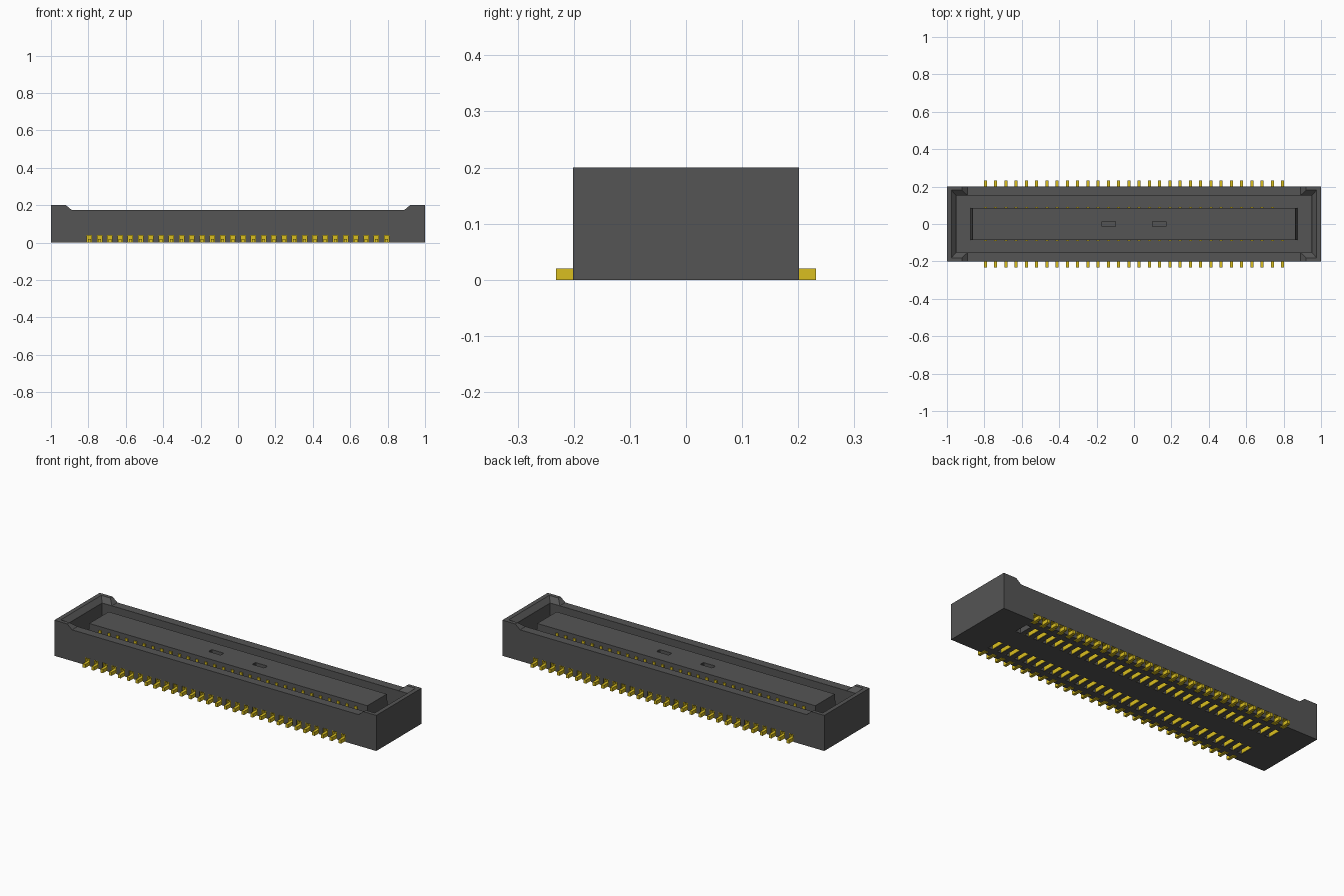
import bpy, bmesh

if "Cube" in bpy.data.objects:
    bpy.data.objects.remove(bpy.data.objects["Cube"])


def material(name, rgb):
    m = bpy.data.materials.new(name)
    m.use_nodes = True
    m.diffuse_color = (*rgb, 1)
    m.node_tree.nodes["Principled BSDF"].inputs["Base Color"].default_value = (*rgb, 1)
    return m


plastic = material("dark grey plastic", (0.09, 0.09, 0.09))
gold = material("gold contact", (0.7, 0.52, 0.014))


def frustum(bm, low, high, z0, z1, centre=(0, 0)):
    """Box between two half-size rectangles (x, y)."""
    rings = []
    for (hx, hy), z in ((low, z0), (high, z1)):
        rings.append([bm.verts.new((centre[0] + sx * hx, centre[1] + sy * hy, z))
                      for sx, sy in ((-1, -1), (1, -1), (1, 1), (-1, 1))])
    a, b = rings
    bm.faces.new(a[::-1])
    bm.faces.new(b)
    for i in range(4):
        j = (i + 1) % 4
        bm.faces.new((a[i], a[j], b[j], b[i]))


def box(bm, x, width, y0, y1, z0, z1):
    half = (width / 2, abs(y1 - y0) / 2)
    frustum(bm, half, half, z0, z1, (x, (y0 + y1) / 2))


def liner(bm, x, width, y0, y1, top):
    """Thin channel, open below, lining a slot."""
    t = 0.003
    for s in (-1, 1):
        box(bm, x + s * (width - t) / 2, t, y0, y1, 0.001, top)
    box(bm, x, width - 2 * t, y0, y1, top - t, top)


def prism(bm, outline, axis, a, b):
    """Extrude a 2D outline along y or z."""
    def put(p, t):
        return (p[0], t, p[1]) if axis == "y" else (p[0], p[1], t)
    lo = [bm.verts.new(put(p, a)) for p in outline]
    hi = [bm.verts.new(put(p, b)) for p in outline]
    bm.faces.new(lo)
    bm.faces.new(hi[::-1])
    for i in range(len(lo)):
        j = (i + 1) % len(lo)
        bm.faces.new((lo[i], hi[i], hi[j], lo[j]))


def finish(name, bm, mat):
    bmesh.ops.recalc_face_normals(bm, faces=bm.faces)
    me = bpy.data.meshes.new(name)
    bm.to_mesh(me)
    bm.free()
    ob = bpy.data.objects.new(name, me)
    me.materials.append(mat)
    bpy.context.scene.collection.objects.link(ob)
    return ob


def cut(target, bm):
    """Subtract a cutter mesh and bake the result."""
    cutter = finish("cutter", bm, plastic)
    cutter.hide_render = True
    mod = target.modifiers.new("cut", "BOOLEAN")
    mod.operation = "DIFFERENCE"
    mod.solver = "EXACT"
    mod.object = cutter
    deps = bpy.context.evaluated_depsgraph_get()
    me = bpy.data.meshes.new_from_object(target.evaluated_get(deps))
    target.modifiers.clear()
    target.data = me
    bpy.data.objects.remove(cutter)


PITCH, COUNT = 0.0548, 30
FLOOR, ISLAND = 0.05, 0.174
slots = [((i - (COUNT - 1) / 2) * PITCH, s) for i in range(COUNT) for s in (-1, 1)]
last_x = slots[-1][0]

# Housing with raised ends
bm = bmesh.new()
half = [(1, 0), (1, 0.2), (0.92, 0.2), (0.89, 0.175)]
prism(bm, half + [(-x, z) for x, z in reversed(half)], "y", -0.201, 0.201)
housing = finish("housing", bm, plastic)

# Cavity, then the lead-in bevel inside the raised ends
bm = bmesh.new()
frustum(bm, (0.95, 0.152), (0.95, 0.152), FLOOR, 0.25)
cut(housing, bm)
bm = bmesh.new()
frustum(bm, (0.951, 0.1525), (0.98, 0.185), 0.1748, 0.204)
cut(housing, bm)

# Contact slots underneath and foot notches along the sides
bm = bmesh.new()
for x, s in slots:
    box(bm, x, 0.03, s * 0.065, s * 0.145, -0.02, 0.042)
    box(bm, x, 0.03, s * 0.175, s * 0.25, -0.02, 0.042)
cut(housing, bm)

# Central island with two pockets in its top
bm = bmesh.new()
frustum(bm, (0.875, 0.086), (0.864, 0.086), FLOOR - 0.004, ISLAND)
island = finish("center_island", bm, plastic)
bm = bmesh.new()
for cx in (-0.136, 0.136):
    corner = [(0.038, 0.01), (0.034, 0.014)]
    right = corner + [(-x, y) for x, y in reversed(corner)]
    prism(bm, [(cx + x, y) for x, y in right] + [(cx - x, -y) for x, y in right],
          "z", ISLAND - 0.02, 0.2)
cut(island, bm)

# Solder feet with channels lining the notches
bm = bmesh.new()
for x, s in slots:
    box(bm, x, 0.016, s * 0.178, s * 0.232, 0, 0.02)
    box(bm, x, 0.029, s * 0.174, s * 0.178, 0.001, 0.041)
    liner(bm, x, 0.029, s * 0.178, s * 0.2, 0.041)
finish("solder_feet", bm, gold)

# Inner contacts and their blades, with one position left empty
bm = bmesh.new()
for x, s in slots:
    if s > 0 and x == last_x:
        continue
    liner(bm, x, 0.029, s * 0.066, s * 0.144, 0.041)
    box(bm, x, 0.016, s * 0.08, s * 0.092, FLOOR - 0.003, 0.153)
finish("inner_contacts", bm, gold)
